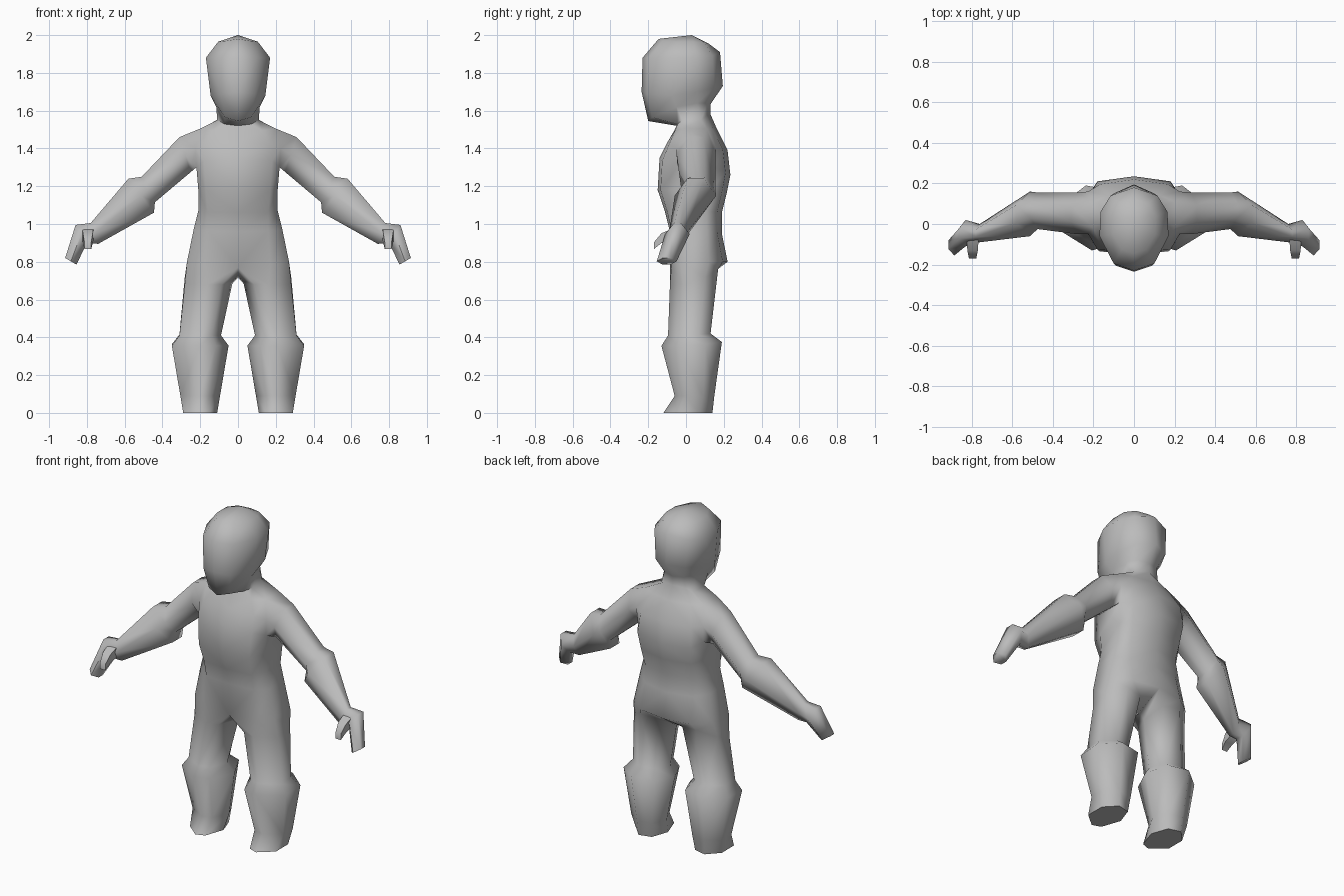
import bpy, bmesh, math
from mathutils import Vector

bm = bmesh.new()


def add_ring(points):
    return [bm.verts.new(p) for p in points]


def bridge(a, b, closed=True, skip=()):
    n = len(a)
    for i in range(n if closed else n - 1):
        if i not in skip:
            j = (i + 1) % n
            bm.faces.new((a[i], a[j], b[j], b[i]))


def extrude_rings(start, rings):
    for pts in rings:
        new = add_ring(pts)
        bridge(start, new)
        start = new
    return start


# Half cross-section of the trunk, from front centre round to back centre
def trunk_ring(zf, zs, zb, yf, yb, xs, xf, ysf, ysb):
    return [(0, yf, zf), (xf, yf * 0.9, zf * 0.7 + zs * 0.3), (xs, ysf, zs),
            (xs, ysb, zs), (xf, yb - 0.025, zb * 0.7 + zs * 0.3), (0, yb, zb)]


trunk = [add_ring(trunk_ring(*r)) for r in (
    (0.77, 0.80, 0.80, -0.085, 0.22, 0.27, 0.17, -0.03, 0.12),     # hips
    (0.96, 0.97, 0.95, -0.085, 0.19, 0.235, 0.16, -0.03, 0.11),    # belly
    (1.06, 1.07, 1.06, -0.11, 0.19, 0.21, 0.16, -0.03, 0.11),      # waist
    (1.18, 1.18, 1.16, -0.15, 0.215, 0.21, 0.17, -0.04, 0.13),     # ribs
    (1.35, 1.30, 1.26, -0.14, 0.235, 0.22, 0.18, -0.045, 0.15),    # armpit
    (1.43, 1.40, 1.39, -0.10, 0.22, 0.225, 0.17, -0.05, 0.16),     # chest
    (1.49, 1.505, 1.50, -0.065, 0.165, 0.20, 0.13, -0.02, 0.11),   # shoulders
    (1.52, 1.55, 1.58, -0.05, 0.13, 0.11, 0.07, -0.02, 0.08))]     # neck
for k in range(len(trunk) - 1):
    bridge(trunk[k], trunk[k + 1], closed=False, skip=(2,) if k in (4, 5) else ())

# Head, continued from the neck with an overhanging chin
head = [
    [(0, -0.20, 1.545), (0.07, -0.18, 1.565), (0.115, -0.05, 1.62),
     (0.10, 0.06, 1.64), (0.065, 0.115, 1.64), (0, 0.13, 1.635)],
    [(0, -0.235, 1.70), (0.09, -0.205, 1.69), (0.145, -0.07, 1.68),
     (0.14, 0.06, 1.70), (0.10, 0.15, 1.72), (0, 0.195, 1.73)],
    [(0, -0.23, 1.88), (0.10, -0.195, 1.88), (0.17, -0.06, 1.88),
     (0.165, 0.06, 1.88), (0.115, 0.14, 1.89), (0, 0.18, 1.91)],
    [(0, -0.145, 1.98), (0.06, -0.125, 1.97), (0.105, -0.05, 1.965),
     (0.105, 0.04, 1.965), (0.07, 0.10, 1.96), (0, 0.12, 1.955)]]
last = trunk[-1]
for pts in head:
    new = add_ring(pts)
    bridge(last, new, closed=False)
    last = new
crown = bm.verts.new((0, 0.03, 2.0))
for a, b in zip(last, last[1:]):
    bm.faces.new((a, b, crown))


# Arm: six-sided sections between a top and a bottom point
def arm_ring(xt, zt, xb, zb, yf, yb):
    d, xm, zm = yb - yf, (xt + xb) / 2, (zt + zb) / 2
    return [(xb, yf + 0.3 * d, zb), (xm, yf, zm), (xt, yf + 0.3 * d, zt),
            (xt, yf + 0.7 * d, zt), (xm, yb, zm), (xb, yf + 0.7 * d, zb)]


low, mid, high = trunk[4:7]
socket = [low[2], mid[2], high[2], high[3], mid[3], low[3]]
tip = extrude_rings(socket, [arm_ring(*r) for r in (
    (0.31, 1.46, 0.25, 1.275, -0.05, 0.155),    # shoulder
    (0.51, 1.25, 0.44, 1.115, -0.025, 0.155),   # above elbow
    (0.58, 1.24, 0.445, 1.06, -0.06, 0.16),     # forearm
    (0.78, 1.005, 0.74, 0.895, -0.09, 0.0),     # wrist
    (0.86, 0.995, 0.80, 0.90, -0.11, 0.02),     # knuckles
    (0.915, 0.82, 0.855, 0.785, -0.155, -0.05))])  # fingertips
bm.faces.new(tip)


# Thumb
def thumb_ring(x, y, z, r):
    return [(x - r, y, z - r), (x + r, y, z - r), (x + r, y, z + r), (x - r, y, z + r)]


root = add_ring(thumb_ring(0.795, -0.06, 0.95, 0.03))
bm.faces.new(root)
bm.faces.new(extrude_rings(root, [thumb_ring(0.795, -0.13, 0.925, 0.026),
                                  thumb_ring(0.795, -0.17, 0.885, 0.018)]))

# Leg and boot: seven-sided sections below the hips and the crotch
SECTION = ((-0.55, -0.85), (0.05, -1), (1, -0.45), (1, 0.45), (0.25, 1), (-0.6, 0.85), (-1, 0.05))


def leg_ring(z, rise, xi, xo, yf, yb):
    cx, cy, rx, ry = (xi + xo) / 2, (yf + yb) / 2, (xo - xi) / 2, (yb - yf) / 2
    return [(cx + u * rx, cy + v * ry, z + rise * max(0, v)) for u, v in SECTION]


hip = trunk[0] + [bm.verts.new((0, 0.05, 0.715))]
sole = extrude_rings(hip, [leg_ring(*r) for r in (
    (0.68, 0.08, 0.03, 0.282, -0.085, 0.17),    # thigh
    (0.41, 0.01, 0.09, 0.31, -0.095, 0.13),     # knee
    (0.355, 0.02, 0.05, 0.35, -0.13, 0.19),     # boot top
    (0.09, 0, 0.095, 0.305, -0.06, 0.15),       # ankle
    (0, 0, 0.11, 0.29, -0.12, 0.14))])          # sole
bm.faces.new(sole)

bmesh.ops.recalc_face_normals(bm, faces=bm.faces)
mesh = bpy.data.meshes.new("body")
bm.to_mesh(mesh)
bm.free()
body = bpy.data.objects.new("body", mesh)
bpy.context.collection.objects.link(body)

grey = bpy.data.materials.new("plain grey")
grey.diffuse_color = (0.5, 0.5, 0.5, 1)
mesh.materials.append(grey)

mirror = body.modifiers.new("mirror", 'MIRROR')
mirror.use_axis[0] = True
mirror.use_clip = True
mirror.merge_threshold = 0.001

bpy.context.view_layer.objects.active = body
body.select_set(True)
bpy.ops.object.shade_smooth_by_angle(angle=math.radians(75))
